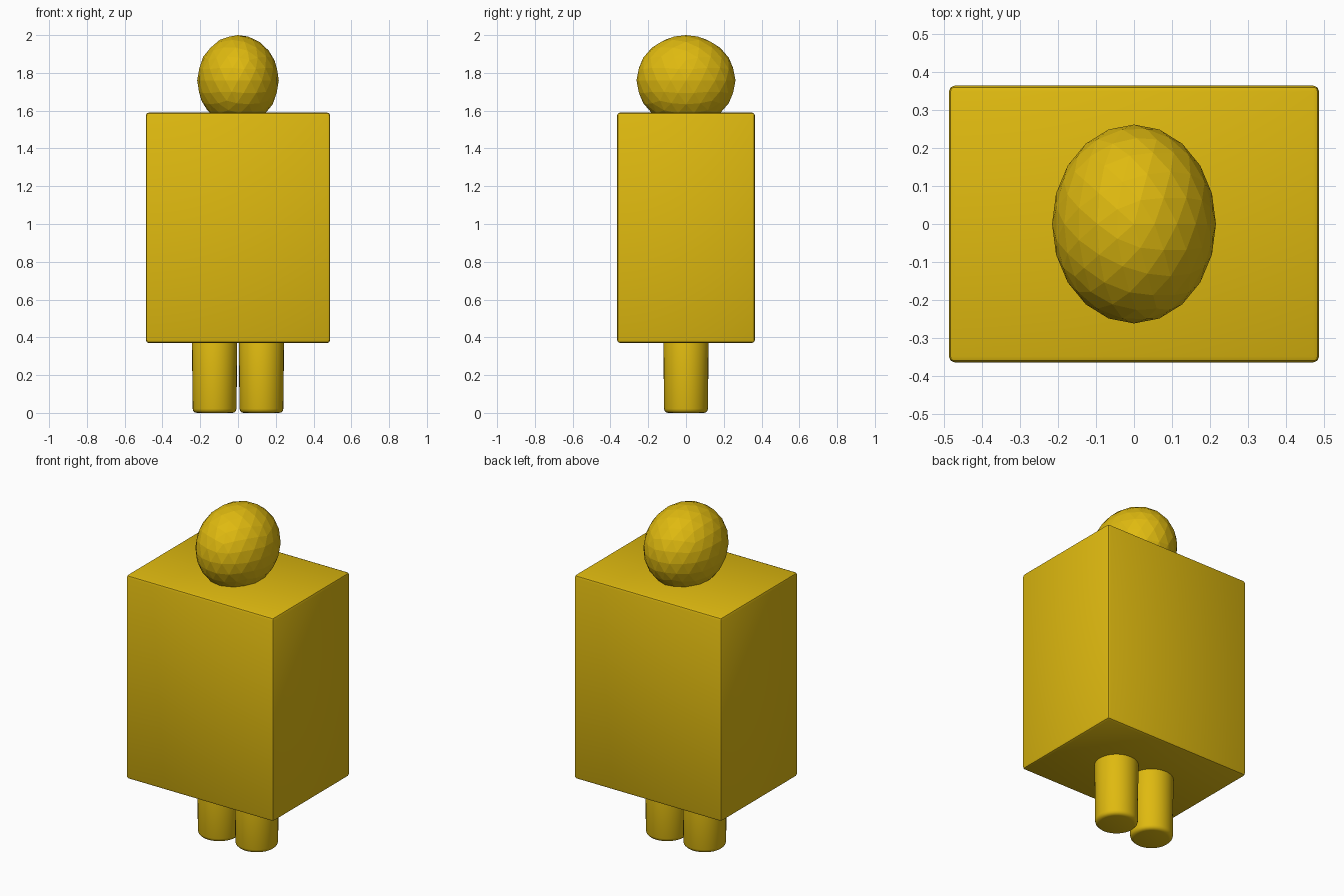
import bpy

if "Cube" in bpy.data.objects:
    bpy.data.objects.remove(bpy.data.objects["Cube"])

yellow = bpy.data.materials.new("golden_yellow")
yellow.diffuse_color = (0.74, 0.49, 0.005, 1)
yellow.use_nodes = True
yellow.node_tree.nodes["Principled BSDF"].inputs["Base Color"].default_value = yellow.diffuse_color


def finish(name, scale, bevel=0, segments=2, smooth=False):
    """Name, size, colour and optionally bevel the active primitive."""
    obj = bpy.context.object
    obj.name = name
    obj.scale = scale
    bpy.ops.object.transform_apply(location=False, rotation=False, scale=True)
    obj.data.materials.append(yellow)
    if bevel:
        mod = obj.modifiers.new("rounded_edges", 'BEVEL')
        mod.width = bevel
        mod.segments = segments
        mod.limit_method = 'ANGLE'
        mod.angle_limit = 0.7
        bpy.ops.object.modifier_apply(modifier=mod.name)
    if smooth:
        bpy.ops.object.shade_smooth_by_angle(angle=0.6)
    return obj


# Boxy torso with slightly rounded edges
bpy.ops.mesh.primitive_cube_add(size=1, location=(0, 0, 0.98))
finish("body", (0.976, 0.73, 1.22), bevel=0.016, segments=2, smooth=True)

# Faceted head, longer front to back
bpy.ops.mesh.primitive_ico_sphere_add(subdivisions=3, radius=1, location=(0, 0, 1.76))
finish("head", (0.216, 0.262, 0.24))

# Pair of cylindrical legs with rounded feet, tops set into the torso
for side, x in (("left", 0.124), ("right", -0.124)):
    bpy.ops.mesh.primitive_cone_add(vertices=32, radius1=0.116, radius2=0.12,
                                    depth=0.4, location=(x, 0, 0.2))
    finish(side + "_leg", (1, 1, 1), bevel=0.022, segments=3, smooth=True)
